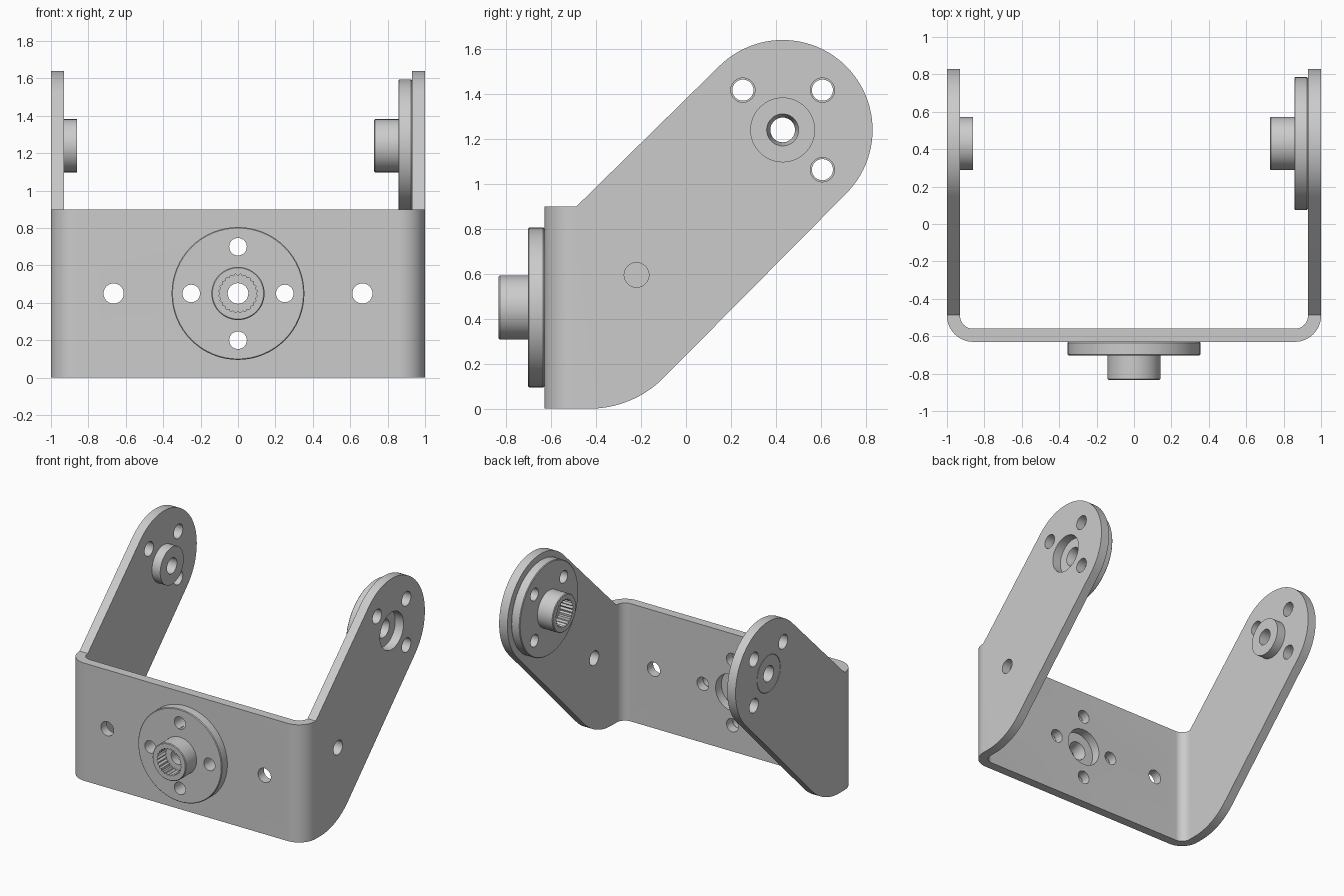
import bpy, bmesh
from math import pi, sin, cos, radians
from mathutils import Matrix, Vector

cube = bpy.data.objects.get("Cube")
if cube:
    bpy.data.objects.remove(cube, do_unlink=True)

grey = bpy.data.materials.new("plain grey")
grey.use_nodes = True
colour = (0.6, 0.6, 0.6, 1)
grey.diffuse_color = colour
grey.node_tree.nodes["Principled BSDF"].inputs["Base Color"].default_value = colour

# Local z of a part turned to face forwards (-y) or towards the right (-x)
FORWARD = Matrix.Rotation(pi / 2, 4, 'X')
ACROSS = Matrix.Rotation(-pi / 2, 4, 'Y')

PIVOT_Y, PIVOT_Z, MID_Z = 0.43, 1.24, 0.45
THICK, FRONT = 0.07, -0.63
ARM_IN = 1 - THICK


def add(name, bm):
    bmesh.ops.recalc_face_normals(bm, faces=bm.faces)
    mesh = bpy.data.meshes.new(name)
    bm.to_mesh(mesh)
    bm.free()
    mesh.materials.append(grey)
    ob = bpy.data.objects.new(name, mesh)
    bpy.context.collection.objects.link(ob)
    return ob


def arc(cx, cy, r, a0, a1, n=16):
    angles = [radians(a0 + (a1 - a0) * i / n) for i in range(n + 1)]
    return [(cx + r * cos(a), cy + r * sin(a)) for a in angles]


def prism(name, points, depth, matrix=Matrix()):
    """Extrude a flat outline along local z."""
    bm = bmesh.new()
    face = bm.faces.new([bm.verts.new((x, y, 0)) for x, y in points])
    ext = bmesh.ops.extrude_face_region(bm, geom=[face])
    verts = [v for v in ext["geom"] if isinstance(v, bmesh.types.BMVert)]
    bmesh.ops.translate(bm, verts=verts, vec=(0, 0, depth))
    bm.transform(matrix)
    return add(name, bm)


def lathe(name, profile, n=64):
    """Spin a closed (radius, height) outline around local z."""
    bm = bmesh.new()
    rings = [[bm.verts.new((r * cos(2 * pi * i / n), r * sin(2 * pi * i / n), z))
              for i in range(n)] for r, z in profile]
    for k, a in enumerate(rings):
        b = rings[(k + 1) % len(rings)]
        for i in range(n):
            j = (i + 1) % n
            bm.faces.new((a[i], a[j], b[j], b[i]))
    return add(name, bm)


def rod(centre, r, length, matrix=Matrix(), n=40):
    """Round cutter centred on a point."""
    bm = bmesh.new()
    bmesh.ops.create_cone(bm, cap_ends=True, segments=n, radius1=r, radius2=r, depth=length)
    bm.transform(Matrix.Translation(Vector(centre)) @ matrix)
    ob = add("cutter", bm)
    ob.hide_render = True
    return ob


def cut(target, cutters, operation='DIFFERENCE'):
    bpy.context.view_layer.objects.active = target
    for c in cutters:
        mod = target.modifiers.new("cut", 'BOOLEAN')
        mod.operation, mod.solver, mod.object = operation, 'EXACT', c
        bpy.ops.object.modifier_apply(modifier=mod.name)
        bpy.data.objects.remove(c, do_unlink=True)


def smooth(ob):
    bpy.ops.object.select_all(action='DESELECT')
    ob.select_set(True)
    bpy.context.view_layer.objects.active = ob
    bpy.ops.object.shade_smooth_by_angle(angle=radians(30))


# Bent sheet: U-shaped outline seen from above
R_OUT = 2 * THICK
outer_y, cx, cy = FRONT, 1 - R_OUT, FRONT + R_OUT
outline = [(-1, 1)] + arc(-cx, cy, R_OUT, 180, 270) + arc(cx, cy, R_OUT, 270, 360) + [(1, 1)]
outline += [(ARM_IN, 1)] + arc(cx, cy, THICK, 360, 270) + arc(-cx, cy, THICK, 270, 180) + [(-ARM_IN, 1)]
bracket = prism("bracket", outline, 2, Matrix.Translation((0, 0, -0.1)))

# Side shape of the arms trims the sheet
side = [(-0.8, 0.9), (-0.8, 0)] + arc(-0.43, 0.467, 0.467, -90, -45)
side += arc(PIVOT_Y, PIVOT_Z, 0.4, -45, 135, 48) + [(-0.487, 0.9)]
along_x = Matrix(((0, 0, 1, -1.5), (1, 0, 0, 0), (0, 1, 0, 0), (0, 0, 0, 1)))
cut(bracket, [prism("side_trim", side, 3, along_x)], 'INTERSECT')

# Holes in the front plate and both arms
holes = [rod((x, FRONT, MID_Z), 0.054, 0.4, FORWARD) for x in (-0.665, 0.665)]
holes += [rod((0.25 * cos(a), FRONT, MID_Z + 0.25 * sin(a)), 0.05, 0.4, FORWARD)
          for a in (0, pi / 2, pi, 3 * pi / 2)]
holes.append(rod((0, FRONT, MID_Z), 0.142, 0.4, FORWARD, 64))
for x in (-1, 1):
    holes.append(rod((x, -0.22, 0.595), 0.055, 0.4, ACROSS))
    holes.append(rod((x, PIVOT_Y, PIVOT_Z), 0.142, 0.4, ACROSS, 64))
    holes += [rod((x, PIVOT_Y + 0.177 * a, PIVOT_Z + 0.177 * b), 0.054, 0.4, ACROSS)
              for a in (-1, 1) for b in (-1, 1)]
cut(bracket, holes)
smooth(bracket)


def horn(name, location, matrix, turn):
    """Round flange with a splined hub."""
    disc_r, hub_r, disc_z, hub_z, e = 0.355, 0.142, 0.073, 0.203, 0.005
    ob = lathe(name, [(0.071, 0), (disc_r - e, 0), (disc_r, e), (disc_r, disc_z - e),
                      (disc_r - e, disc_z), (hub_r, disc_z), (hub_r, hub_z - e),
                      (hub_r - e, hub_z), (0.055, hub_z), (0.055, 0.06)])
    teeth = 24
    star = [((0.105 if i % 2 else 0.094) * cos(pi * i / teeth),
             (0.105 if i % 2 else 0.094) * sin(pi * i / teeth)) for i in range(2 * teeth)]
    spline = prism("spline_cutter", star, 0.2, Matrix.Translation((0, 0, 0.1)))
    cutters = [spline]
    for k in range(4):
        a = turn + k * pi / 2
        cutters.append(rod((0.25 * cos(a), 0.25 * sin(a), 0), 0.047, 0.4))
    cut(ob, cutters)
    ob.data.transform(Matrix.Translation(Vector(location)) @ matrix)
    smooth(ob)


horn("front_horn", (0, FRONT, MID_Z), FORWARD, 0)
horn("left_arm_horn", (ARM_IN, PIVOT_Y, PIVOT_Z), ACROSS, pi / 4)

# Bushing set through the right arm
bushing = lathe("right_arm_bushing", [(0.06, 0), (0.142, 0), (0.142, 0.136), (0.138, 0.14), (0.06, 0.14)])
bushing.data.transform(Matrix.Translation((-0.86, PIVOT_Y, PIVOT_Z)) @ ACROSS)
smooth(bushing)
